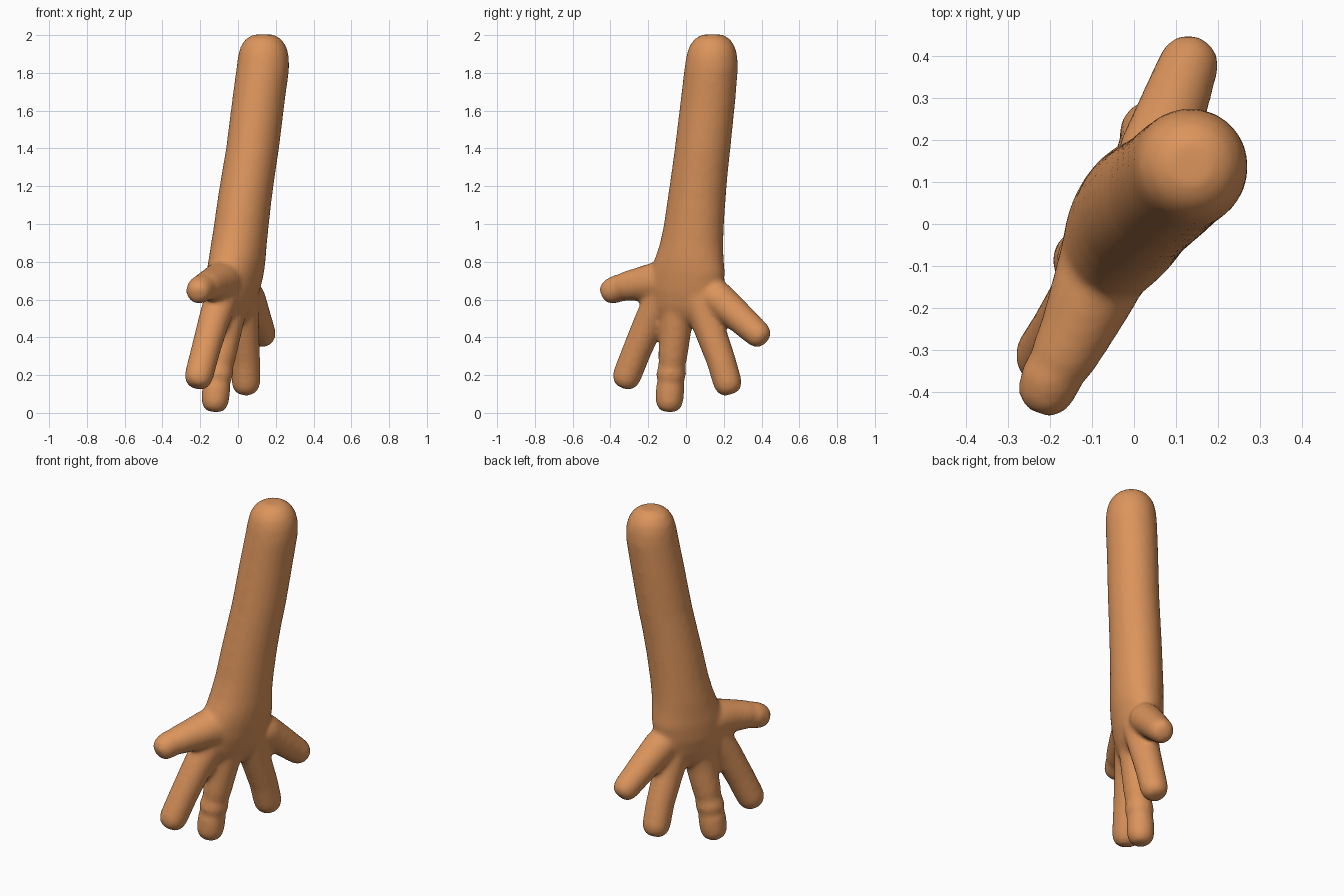
import bpy, bmesh, math
from mathutils import Vector

skin = bpy.data.materials.new("warm tan")
skin.diffuse_color = (0.72, 0.30, 0.108, 1)
SIDES = 24
U = Vector((0.41, 0.91, 0)).normalized()   # across the palm
V = Vector((0.91, -0.41, 0)).normalized()  # through the palm


def loft(bm, rings):
    """Skin closed rings given as (centre, axis a, axis b)."""
    loops = []
    for c, a, b in rings:
        loops.append([bm.verts.new(c + a * math.cos(t) + b * math.sin(t))
                      for t in (2 * math.pi * i / SIDES for i in range(SIDES))])
    for lo, hi in zip(loops, loops[1:]):
        for i in range(SIDES):
            j = (i + 1) % SIDES
            bm.faces.new((lo[i], lo[j], hi[j], hi[i]))
    bm.faces.new(loops[0][::-1])
    bm.faces.new(loops[-1])


def finger(bm, pts):
    """Round tube through (x, y, z, radius) points with blunt domed ends."""
    p = [(Vector(q[:3]), q[3]) for q in pts]
    d0 = (p[1][0] - p[0][0]).normalized()
    d1 = (p[-1][0] - p[-2][0]).normalized()
    dome = [(math.sin(k * math.pi / 12), math.cos(k * math.pi / 12) ** 0.65) for k in range(1, 6)]
    spine = [(p[0][0] - d0 * p[0][1] * h, p[0][1] * w) for h, w in reversed(dome)]
    spine += p
    spine += [(p[-1][0] + d1 * p[-1][1] * h, p[-1][1] * w) for h, w in dome]
    rings = []
    for i, (c, r) in enumerate(spine):
        d = (spine[min(i + 1, len(spine) - 1)][0] - spine[max(i - 1, 0)][0]).normalized()
        a = (V - d * V.dot(d)).normalized()
        rings.append((c, a * r, d.cross(a) * r))
    loft(bm, rings)


bm = bmesh.new()

# Forearm and palm: x, y, z, half width across, half thickness
arm = [(-0.045, -0.025, 0.47, 0.10, 0.05), (-0.042, -0.02, 0.505, 0.16, 0.08),
       (-0.037, -0.015, 0.56, 0.197, 0.105), (-0.028, -0.005, 0.65, 0.21, 0.128),
       (-0.015, 0.008, 0.74, 0.21, 0.139), (-0.005, 0.016, 0.81, 0.192, 0.142),
       (0.003, 0.027, 0.88, 0.176, 0.143), (0.016, 0.04, 0.98, 0.164, 0.142),
       (0.035, 0.056, 1.13, 0.157, 0.141), (0.056, 0.072, 1.27, 0.152, 0.140),
       (0.077, 0.088, 1.4, 0.150, 0.139), (0.108, 0.116, 1.65, 0.147, 0.139),
       (0.131, 0.133, 1.82, 0.143, 0.140), (0.135, 0.137, 1.89, 0.136, 0.135),
       (0.135, 0.138, 1.94, 0.122, 0.122), (0.135, 0.139, 1.98, 0.095, 0.095),
       (0.135, 0.139, 2.003, 0.055, 0.055)]
loft(bm, [(Vector(r[:3]), U * r[3], V * r[4]) for r in arm])

# Little finger, reaching sideways with a crooked tip
finger(bm, [(-0.06, -0.07, 0.69, 0.115), (-0.10, -0.17, 0.695, 0.102),
            (-0.14, -0.26, 0.68, 0.087), (-0.168, -0.315, 0.67, 0.080),
            (-0.185, -0.345, 0.663, 0.071), (-0.197, -0.365, 0.657, 0.075),
            (-0.203, -0.382, 0.65, 0.071)])
# Ring finger
finger(bm, [(-0.07, -0.10, 0.66, 0.095), (-0.13, -0.195, 0.48, 0.083),
            (-0.172, -0.26, 0.33, 0.078), (-0.205, -0.31, 0.203, 0.077)])
# Middle finger with knuckle creases
finger(bm, [(-0.035, -0.03, 0.62, 0.098), (-0.062, -0.055, 0.44, 0.084),
            (-0.088, -0.07, 0.30, 0.078), (-0.096, -0.074, 0.25, 0.071),
            (-0.102, -0.077, 0.215, 0.079), (-0.107, -0.08, 0.195, 0.079),
            (-0.110, -0.081, 0.168, 0.069), (-0.114, -0.083, 0.14, 0.076),
            (-0.12, -0.087, 0.077, 0.075)])
# Index finger
finger(bm, [(0.015, 0.065, 0.62, 0.095), (0.03, 0.13, 0.43, 0.083),
            (0.04, 0.185, 0.28, 0.078), (0.042, 0.217, 0.17, 0.077)])
# Thumb, set into the side of the palm
finger(bm, [(0.055, 0.17, 0.605, 0.092), (0.085, 0.255, 0.53, 0.084),
            (0.127, 0.372, 0.424, 0.073)])

bmesh.ops.recalc_face_normals(bm, faces=bm.faces)
me = bpy.data.meshes.new("arm_and_hand")
bm.to_mesh(me)
bm.free()
me.materials.append(skin)
ob = bpy.data.objects.new("arm_and_hand", me)
bpy.context.collection.objects.link(ob)

# Blend all parts into one soft skin
m = ob.modifiers.new("blend", 'REMESH')
m.mode = 'VOXEL'
m.voxel_size = 0.013
m.use_smooth_shade = True
s = ob.modifiers.new("soften", 'SMOOTH')
s.factor = 0.5
s.iterations = 14
